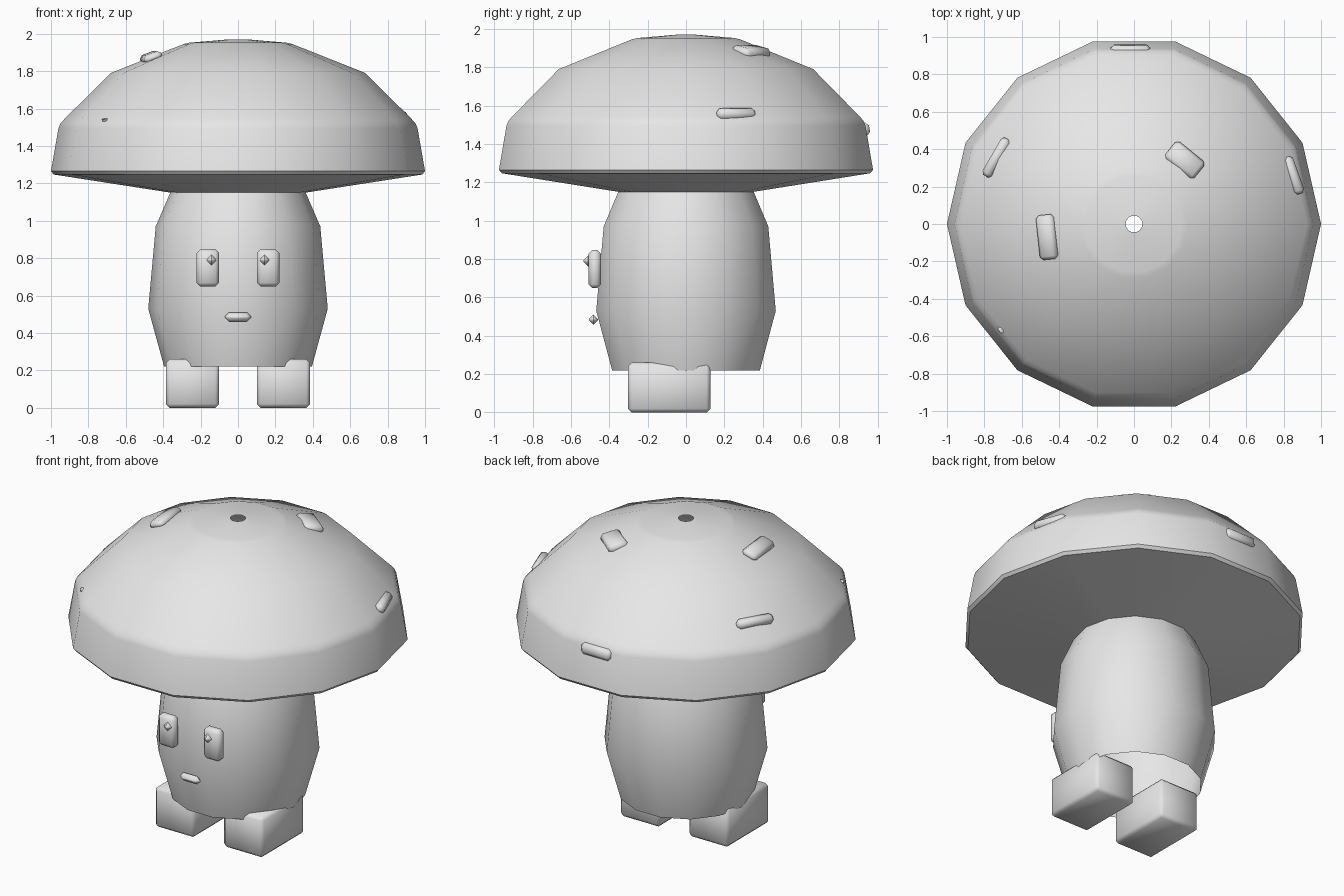
import bpy, bmesh
from math import radians, cos, sin, pi
from mathutils import Matrix, Vector

default = bpy.data.objects.get("Cube")
if default:
    bpy.data.objects.remove(default, do_unlink=True)

grey = bpy.data.materials.new("light grey")
grey.use_nodes = True
grey.diffuse_color = (0.8, 0.8, 0.8, 1)
grey.node_tree.nodes["Principled BSDF"].inputs["Base Color"].default_value = (0.8, 0.8, 0.8, 1)


def finish(bm, name, angle):
    mesh = bpy.data.meshes.new(name)
    bm.to_mesh(mesh)
    bm.free()
    mesh.materials.append(grey)
    mesh.shade_smooth()
    mesh.set_sharp_from_angle(angle=radians(angle))
    obj = bpy.data.objects.new(name, mesh)
    bpy.context.collection.objects.link(obj)
    return obj


def lathe(name, profile, sides=14):
    """Open surface of revolution through (radius, height) points."""
    bm = bmesh.new()
    rings = [[bm.verts.new((r * cos(2 * pi * i / sides), r * sin(2 * pi * i / sides), z))
              for i in range(sides)] for r, z in profile]
    for low, high in zip(rings, rings[1:]):
        for i in range(sides):
            j = (i + 1) % sides
            bm.faces.new((low[i], low[j], high[j], high[i]))
    return finish(bm, name, 32)


def box(name, center, size, bevel, turn=Matrix()):
    """Chamfered box."""
    bm = bmesh.new()
    bmesh.ops.create_cube(bm, size=1)
    bmesh.ops.scale(bm, vec=size, verts=bm.verts)
    bmesh.ops.bevel(bm, geom=bm.edges[:], offset=bevel, segments=1,
                    affect='EDGES', clamp_overlap=True)
    bm.transform(Matrix.Translation(Vector(center)) @ turn)
    return finish(bm, name, 50)


def spot(name, center, size, azimuth, slope, spin=0):
    """Plate lying on the cap: local x downhill, y around, z outward."""
    turn = (Matrix.Rotation(radians(azimuth), 4, 'Z')
            @ Matrix.Rotation(radians(slope), 4, 'Y')
            @ Matrix.Rotation(radians(spin), 4, 'Z'))
    return box(name, center, size, 0.018, turn)


# Body, open at both ends
lathe("body", [(0.395, 0.22), (0.48, 0.53), (0.44, 0.97), (0.36, 1.155)])

# Cap with a small hole at the crown
lathe("cap", [(0.36, 1.15), (0.985, 1.247), (1.0, 1.265), (0.96, 1.495), (0.948, 1.522),
              (0.925, 1.547), (0.68, 1.79), (0.29, 1.945), (0.26, 1.952), (0.045, 1.97)])

# Feet, eyes and pupils
for side, s in (("left", 1), ("right", -1)):
    box(side + "_foot", (s * 0.243, -0.088, 0.13), (0.285, 0.43, 0.26), 0.02)
    box(side + "_eye", (s * 0.161, -0.475, 0.748), (0.12, 0.065, 0.2), 0.02)
    box(side + "_pupil", (s * 0.142, -0.51, 0.79), (0.05, 0.05, 0.056), 0.0245)

# Mouth
box("mouth", (0, -0.483, 0.484), (0.14, 0.046, 0.052), 0.0225)

# Spots on the cap
spot("crown_spot_left", (0.27, 0.34, 1.877), (0.12, 0.2, 0.06), 51, 12)
spot("crown_spot_right", (-0.465, -0.07, 1.873), (0.1, 0.24, 0.05), 186, 20)
spot("side_spot_left", (0.85, 0.26, 1.555), (0.06, 0.21, 0.06), 20, 55)
spot("side_spot_right", (-0.735, 0.355, 1.638), (0.06, 0.23, 0.06), 150, 45)
spot("back_spot", (-0.02, 0.927, 1.475), (0.07, 0.21, 0.06), 90, 80)
spot("front_spot", (-0.703, -0.56, 1.53), (0.03, 0.05, 0.05), 218, 60)
